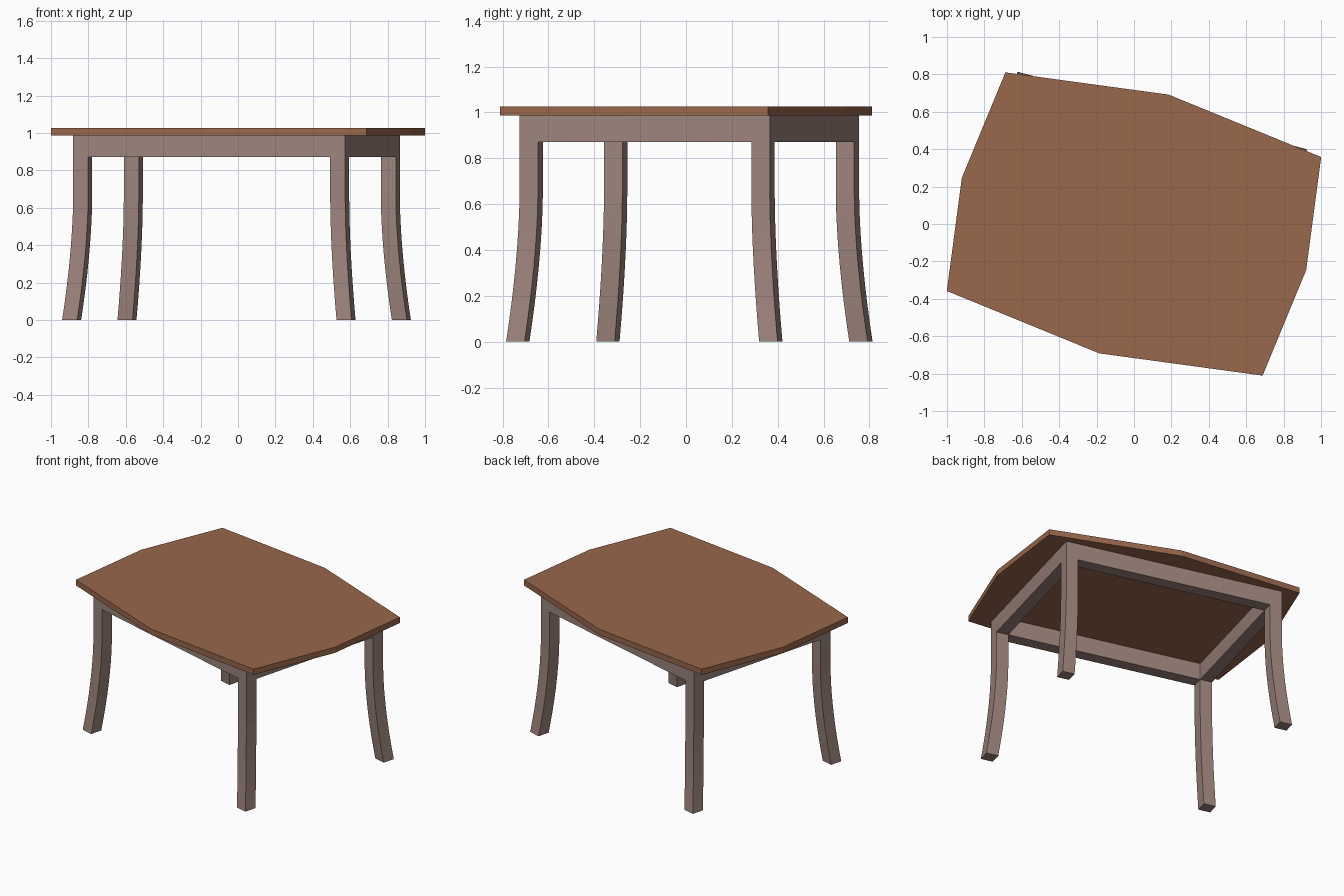
import bpy, bmesh, math
from mathutils import Matrix, Vector

if "Cube" in bpy.data.objects:
    bpy.data.objects.remove(bpy.data.objects["Cube"])

TURN = Matrix.Rotation(math.radians(-15), 4, 'Z')   # whole table is turned
FRAME = TURN @ Matrix.Translation((-0.0115, 0.012, 0))
A, B, W = 0.753, 0.565, 0.083      # frame half length, half width, leg thickness
TOP_Z, UNDER_Z, RAIL_Z = 1.027, 0.987, 0.871
SPLAY, BEND_Z = 0.048, 0.65        # how far and from what height the legs flare


def material(name, colour):
    m = bpy.data.materials.new(name)
    m.diffuse_color = (*colour, 1)
    m.use_nodes = True
    m.node_tree.nodes["Principled BSDF"].inputs["Base Color"].default_value = m.diffuse_color
    return m


def loft(name, rings, mat, matrix):
    """Closed solid through a stack of equal-sized rings."""
    bm = bmesh.new()
    rows = [[bm.verts.new(p) for p in r] for r in rings]
    n = len(rows[0])
    for lo, hi in zip(rows, rows[1:]):
        for i in range(n):
            bm.faces.new((lo[i], lo[(i + 1) % n], hi[(i + 1) % n], hi[i]))
    bm.faces.new(rows[0][::-1])
    bm.faces.new(rows[-1])
    bmesh.ops.recalc_face_normals(bm, faces=bm.faces)
    bm.transform(matrix)
    me = bpy.data.meshes.new(name)
    bm.to_mesh(me)
    bm.free()
    me.materials.append(mat)
    ob = bpy.data.objects.new(name, me)
    bpy.context.collection.objects.link(ob)
    return ob


def rect(x0, x1, y0, y1, z):
    return [(x0, y0, z), (x1, y0, z), (x1, y1, z), (x0, y1, z)]


top_wood = material("top_wood", (0.32, 0.135, 0.072))
frame_wood = material("frame_wood", (0.33, 0.23, 0.195))

# Table top: rectangle with every side pushed out at its middle
outline = [(-0.874, -0.605), (0, -0.716), (0.874, -0.605), (0.953, 0),
           (0.874, 0.605), (0, 0.716), (-0.874, 0.605), (-0.953, 0)]
loft("table_top", [[(x, y, z) for x, y in outline] for z in (UNDER_Z, TOP_Z)],
     top_wood, TURN)

# Four legs, straight above and flaring outward toward the floor
levels = [i * BEND_Z / 8 for i in range(9)] + [UNDER_Z]
for sx, side in ((-1, "left"), (1, "right")):
    for sy, end in ((-1, "front"), (1, "back")):
        rings = []
        for z in levels:
            d = SPLAY * max(0, 1 - z / BEND_Z) ** 1.7
            rings.append(rect(sx * (A - W + d), sx * (A + d),
                              sy * (B - W + d), sy * (B + d), z))
        loft(f"{end}_{side}_leg", rings, frame_wood, FRAME)

# Rails between the legs, flush with them
for s, end, side in ((-1, "front", "left"), (1, "back", "right")):
    loft(f"{end}_rail", [rect(W - A, A - W, s * (B - W), s * B, z)
                         for z in (RAIL_Z, UNDER_Z)], frame_wood, FRAME)
    loft(f"{side}_rail", [rect(s * (A - W), s * A, W - B, B - W, z)
                          for z in (RAIL_Z, UNDER_Z)], frame_wood, FRAME)
